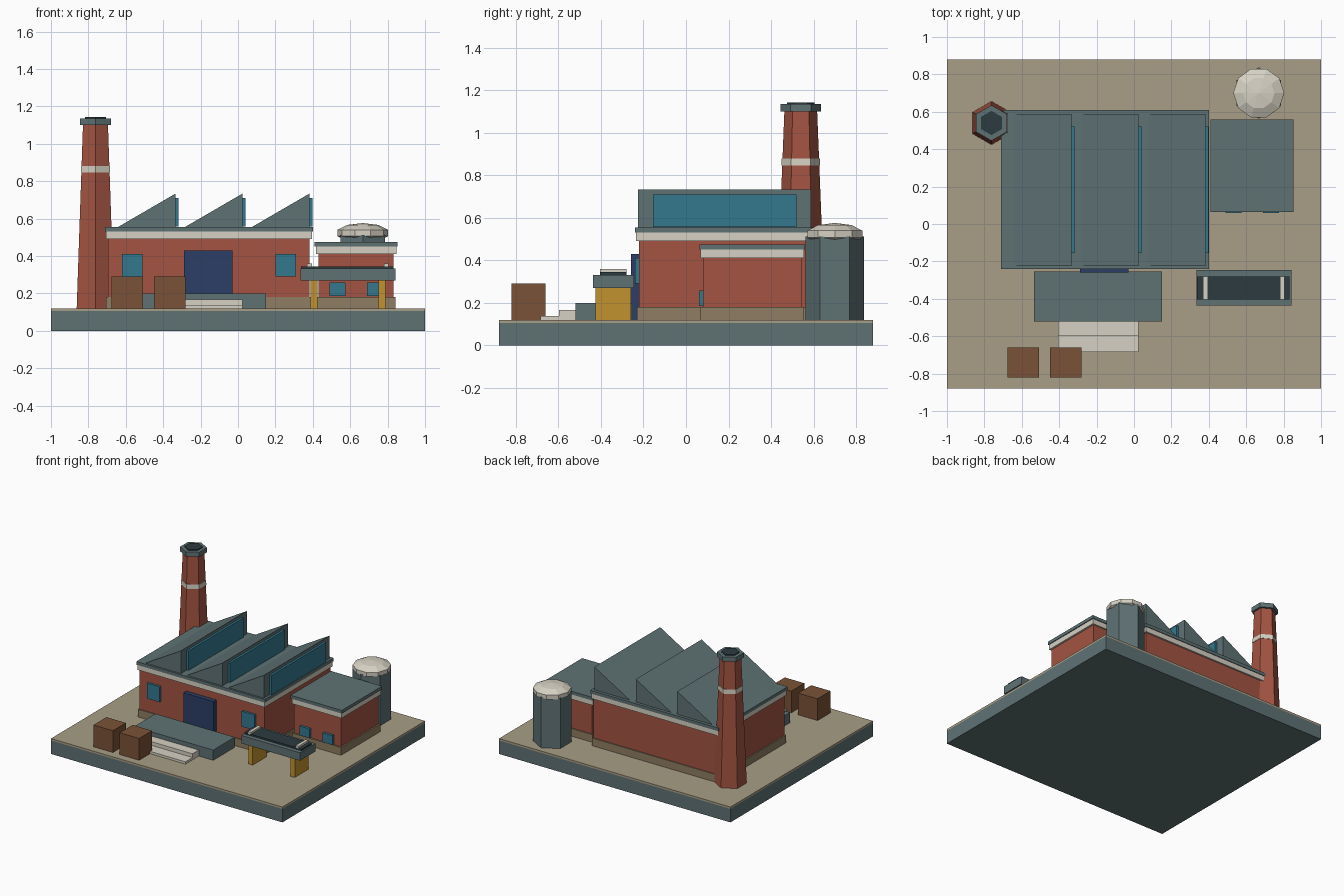
import bpy, bmesh
from math import sin, cos, pi

if "Cube" in bpy.data.objects:
    bpy.data.objects.remove(bpy.data.objects["Cube"])


def material(name, hexcode):
    m = bpy.data.materials.new(name)
    rgb = [int(hexcode[i:i + 2], 16) / 255 for i in (0, 2, 4)]
    m.diffuse_color = [((c + 0.055) / 1.055) ** 2.4 for c in rgb] + [1]
    m.use_nodes = True
    m.node_tree.nodes["Principled BSDF"].inputs["Base Color"].default_value = m.diffuse_color
    return m


STEEL = material("steel", "5F7274")
SAND = material("sand", "A89E86")
BRICK = material("brick", "A35442")
STONE = material("stone", "8F7D62")
CREAM = material("cream", "D6D1C3")
GLASS = material("glass", "34788F")
NAVY = material("navy", "2C3F66")
WOOD = material("wood", "7A5237")
YELLOW = material("yellow", "C2922E")
DARK = material("dark", "2D3B40")


def finish(name, bm, mat):
    bmesh.ops.recalc_face_normals(bm, faces=bm.faces)
    me = bpy.data.meshes.new(name)
    bm.to_mesh(me)
    bm.free()
    me.materials.append(mat)
    ob = bpy.data.objects.new(name, me)
    bpy.context.collection.objects.link(ob)
    return ob


def box(name, mat, x, y, z):
    bm = bmesh.new()
    bmesh.ops.create_cube(bm, size=1)
    for v in bm.verts:
        v.co = [a + (b - a) * (c + 0.5) for (a, b), c in zip((x, y, z), v.co)]
    return finish(name, bm, mat)


def lathe(name, mat, centre, profile, sides, phase=0.0):
    """Stack of polygon rings (radius, z), capped at both ends."""
    bm = bmesh.new()
    rings = [[bm.verts.new((centre[0] + r * cos(phase + 2 * pi * i / sides),
                            centre[1] + r * sin(phase + 2 * pi * i / sides), z))
              for i in range(sides)] for r, z in profile]
    for a, b in zip(rings, rings[1:]):
        for i in range(sides):
            j = (i + 1) % sides
            bm.faces.new((a[i], a[j], b[j], b[i]))
    bm.faces.new(rings[0][::-1])
    bm.faces.new(rings[-1])
    bmesh.ops.remove_doubles(bm, verts=bm.verts, dist=1e-5)
    return finish(name, bm, mat)


def prism(name, mat, profile, y0, y1):
    """Extrude an (x, z) outline along y."""
    bm = bmesh.new()
    face = bm.faces.new([bm.verts.new((x, y0, z)) for x, z in profile])
    ext = bmesh.ops.extrude_face_region(bm, geom=[face])["geom"]
    for v in ext:
        if isinstance(v, bmesh.types.BMVert):
            v.co.y = y1
    return finish(name, bm, mat)


# Ground slab
box("base_slab", STEEL, (-1, 1), (-0.88, 0.88), (0, 0.105))
box("yard_surface", SAND, (-1, 1), (-0.88, 0.88), (0.105, 0.12))

# Main hall
box("hall_plinth", STONE, (-0.705, 0.393), (-0.23, 0.60), (0.12, 0.18))
box("hall_walls", BRICK, (-0.695, 0.383), (-0.222, 0.592), (0.18, 0.49))
box("hall_cornice", CREAM, (-0.705, 0.395), (-0.235, 0.605), (0.49, 0.53))
box("hall_roof_slab", STEEL, (-0.71, 0.40), (-0.24, 0.61), (0.53, 0.555))

# Sawtooth roof with glazing on the upright faces
for i in range(3):
    x = -0.335 + 0.358 * i
    prism(f"roof_tooth_{i + 1}", STEEL,
          [(x - 0.315, 0.55), (x, 0.55), (x, 0.733)], -0.225, 0.587)
    box(f"roof_glazing_{i + 1}", GLASS, (x - 0.005, x + 0.017), (-0.155, 0.52), (0.558, 0.71))

# Hall door and windows
box("hall_door", NAVY, (-0.29, -0.03), (-0.258, -0.215), (0.12, 0.43))
for i, x in enumerate((-0.62, 0.20)):
    box(f"hall_window_{i + 1}", GLASS, (x, x + 0.11), (-0.24, -0.21), (0.29, 0.41))

# Loading dock and steps
box("loading_dock", STEEL, (-0.535, 0.15), (-0.52, -0.255), (0.12, 0.20))
box("upper_step", CREAM, (-0.405, 0.025), (-0.597, -0.52), (0.12, 0.167))
box("lower_step", CREAM, (-0.405, 0.025), (-0.685, -0.597), (0.12, 0.138))

# Crates
for i, x in enumerate((-0.675, -0.448)):
    box(f"crate_{i + 1}", WOOD, (x, x + 0.168), (-0.82, -0.66), (0.12, 0.29))

# Annex
box("annex_plinth", STONE, (0.42, 0.843), (0.068, 0.553), (0.12, 0.18))
box("annex_walls", BRICK, (0.43, 0.832), (0.08, 0.545), (0.18, 0.41))
box("annex_cornice", CREAM, (0.417, 0.847), (0.068, 0.555), (0.41, 0.45))
box("annex_roof", STEEL, (0.41, 0.853), (0.063, 0.56), (0.45, 0.475))
for i, x in enumerate((0.49, 0.69)):
    box(f"annex_window_{i + 1}", GLASS, (x, x + 0.085), (0.06, 0.09), (0.185, 0.257))

# Chimney
CH = (-0.762, 0.54)
lathe("chimney_shaft", BRICK, CH, [(0.116, 0.12), (0.077, 1.105)], 6, pi / 2)
lathe("chimney_band", CREAM, CH, [(0.0905, 0.846), (0.0895, 0.88)], 6, pi / 2)
lathe("chimney_cap", STEEL, CH, [(0.095, 1.10), (0.095, 1.136)], 6, pi / 2)
lathe("chimney_mouth", DARK, CH, [(0.065, 1.12), (0.065, 1.143)], 6, pi / 2)

# Storage tank with a flattened dome
TANK = (0.667, 0.70)
lathe("tank_body", STEEL, TANK, [(0.137, 0.12), (0.137, 0.513)], 6, pi / 2)
dome = [(0.143 * cos(a * pi / 180), 0.523 + 0.053 * sin(a * pi / 180))
        for a in (-54, -18, 18, 54)] + [(0.0005, 0.576)]
lathe("tank_dome", CREAM, TANK, dome, 10)

# Conveyor
box("conveyor_bed", STEEL, (0.335, 0.842), (-0.437, -0.245), (0.27, 0.332))
box("conveyor_belt", DARK, (0.337, 0.832), (-0.404, -0.28), (0.325, 0.345))
for i, (leg, rail) in enumerate(((0.387, 0.37), (0.75, 0.78))):
    box(f"conveyor_leg_{i + 1}", YELLOW, (leg, leg + 0.038), (-0.425, -0.258), (0.12, 0.275))
    box(f"conveyor_bar_{i + 1}", CREAM, (rail, rail + 0.025), (-0.404, -0.28), (0.34, 0.36))
